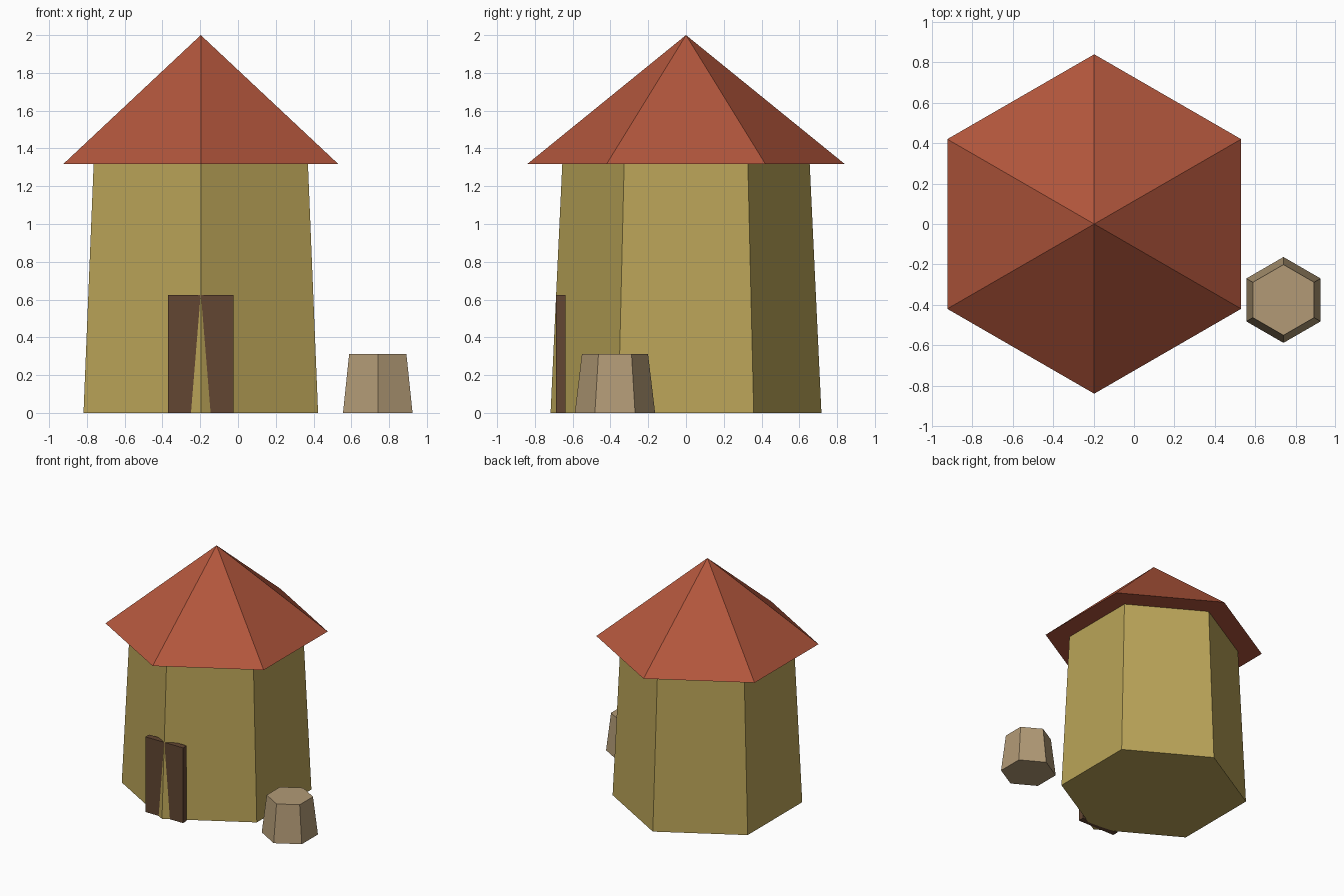
import bpy
import math

if "Cube" in bpy.data.objects:
    bpy.data.objects.remove(bpy.data.objects["Cube"])


def srgb(r, g, b):
    """8-bit screen colour to linear RGBA."""
    f = lambda c: c / 12.92 if c <= 0.04045 else ((c + 0.055) / 1.055) ** 2.4
    return tuple(f(c / 255) for c in (r, g, b)) + (1.0,)


def material(name, rgb):
    m = bpy.data.materials.new(name)
    m.diffuse_color = srgb(*rgb)
    m.use_nodes = True
    m.node_tree.nodes["Principled BSDF"].inputs["Base Color"].default_value = m.diffuse_color
    return m


def finish(name, mat):
    ob = bpy.context.object
    ob.name = ob.data.name = name
    ob.data.materials.append(mat)
    return ob


def hex_frustum(name, x, y, z0, z1, r0, r1, mat):
    """Six-sided tapered prism with corners pointing along +y and -y."""
    bpy.ops.mesh.primitive_cone_add(vertices=6, radius1=r0, radius2=r1,
                                    depth=z1 - z0, location=(x, y, (z0 + z1) / 2))
    return finish(name, mat)


plaster = material("ochre plaster", (186, 164, 88))
tile = material("red roof tile", (178, 86, 60))
dark_wood = material("dark wood", (98, 70, 50))
pale_wood = material("pale wood", (178, 154, 118))

HUT_X = -0.197

# Hut body and overhanging roof
hex_frustum("hut_walls", HUT_X, 0, 0, 1.318, 0.717, 0.655, plaster)
hex_frustum("roof", HUT_X, 0, 1.318, 2.0, 0.84, 0, tile)

# Door slab set across the front corner, which pokes through it
bpy.ops.mesh.primitive_cube_add(size=1, location=(HUT_X, -0.663, 0.3125))
door = finish("door", dark_wood)
door.scale = (0.345, 0.048, 0.625)

# Stump beside the hut
hex_frustum("stump", 0.74, -0.376, 0, 0.312, 0.2125, 0.175, pale_wood)
